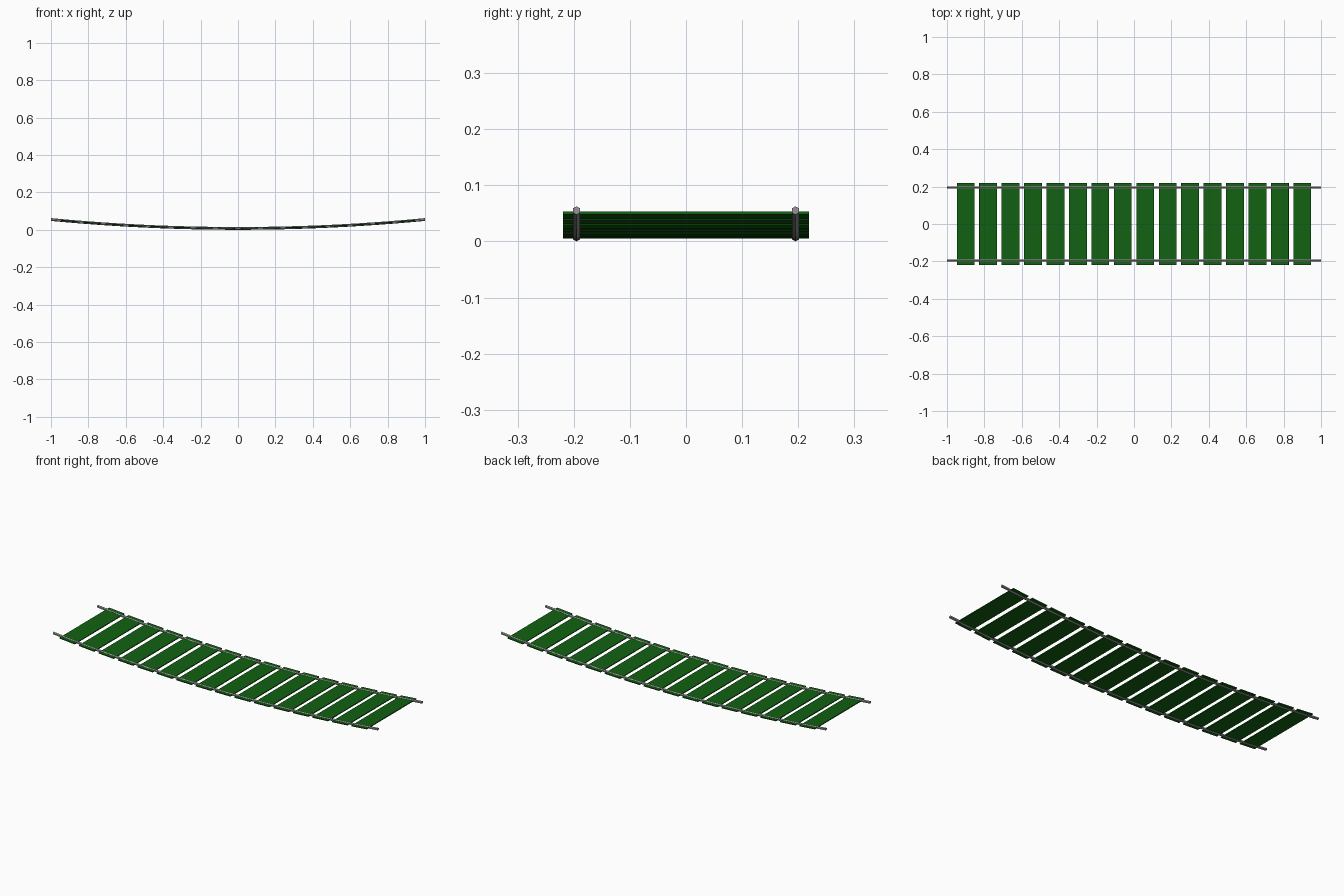
import bpy, bmesh, math
from mathutils import Matrix, Vector

if "Cube" in bpy.data.objects:
    bpy.data.objects.remove(bpy.data.objects["Cube"])

ROPE_R = 0.0075
SAG = 0.0475


def height(x):
    return ROPE_R + SAG * x * x


def material(name, color):
    m = bpy.data.materials.new(name)
    m.diffuse_color = color
    m.use_nodes = True
    m.node_tree.nodes["Principled BSDF"].inputs["Base Color"].default_value = m.diffuse_color
    return m


def add_object(name, bm, mat):
    bmesh.ops.recalc_face_normals(bm, faces=bm.faces)
    mesh = bpy.data.meshes.new(name)
    bm.to_mesh(mesh)
    bm.free()
    mesh.materials.append(mat)
    obj = bpy.data.objects.new(name, mesh)
    bpy.context.collection.objects.link(obj)
    return obj


green = material("plank_green", (0.006, 0.12, 0.006, 1))
grey = material("rope_grey", (0.3, 0.3, 0.3, 1))


# Sagging hexagonal side ropes
def rope(name, y, segments=32, sides=6):
    bm = bmesh.new()
    rings = []
    for i in range(segments + 1):
        x = -1 + 2 * i / segments
        ring = []
        for k in range(sides):
            a = 2 * math.pi * k / sides
            ring.append(bm.verts.new((x, y + ROPE_R * math.sin(a),
                                      height(x) + ROPE_R * math.cos(a))))
        rings.append(ring)
    for a, b in zip(rings, rings[1:]):
        for k in range(sides):
            n = (k + 1) % sides
            bm.faces.new((a[k], a[n], b[n], b[k]))
    bm.faces.new(rings[0])
    bm.faces.new(rings[-1])
    return add_object(name, bm, grey)


rope("front_rope", -0.195)
rope("back_rope", 0.195)

# Planks, each tilted to follow the sag
for i in range(16):
    x = -0.9 + 0.12 * i
    bm = bmesh.new()
    bmesh.ops.create_cube(bm, size=1, matrix=Matrix.Diagonal((0.095, 0.438, 0.005, 1)))
    plank = add_object(f"plank_{i + 1:02d}", bm, green)
    plank.location = Vector((x, 0, height(x) + 0.0006))
    plank.rotation_euler.y = -math.atan(2 * SAG * x)
